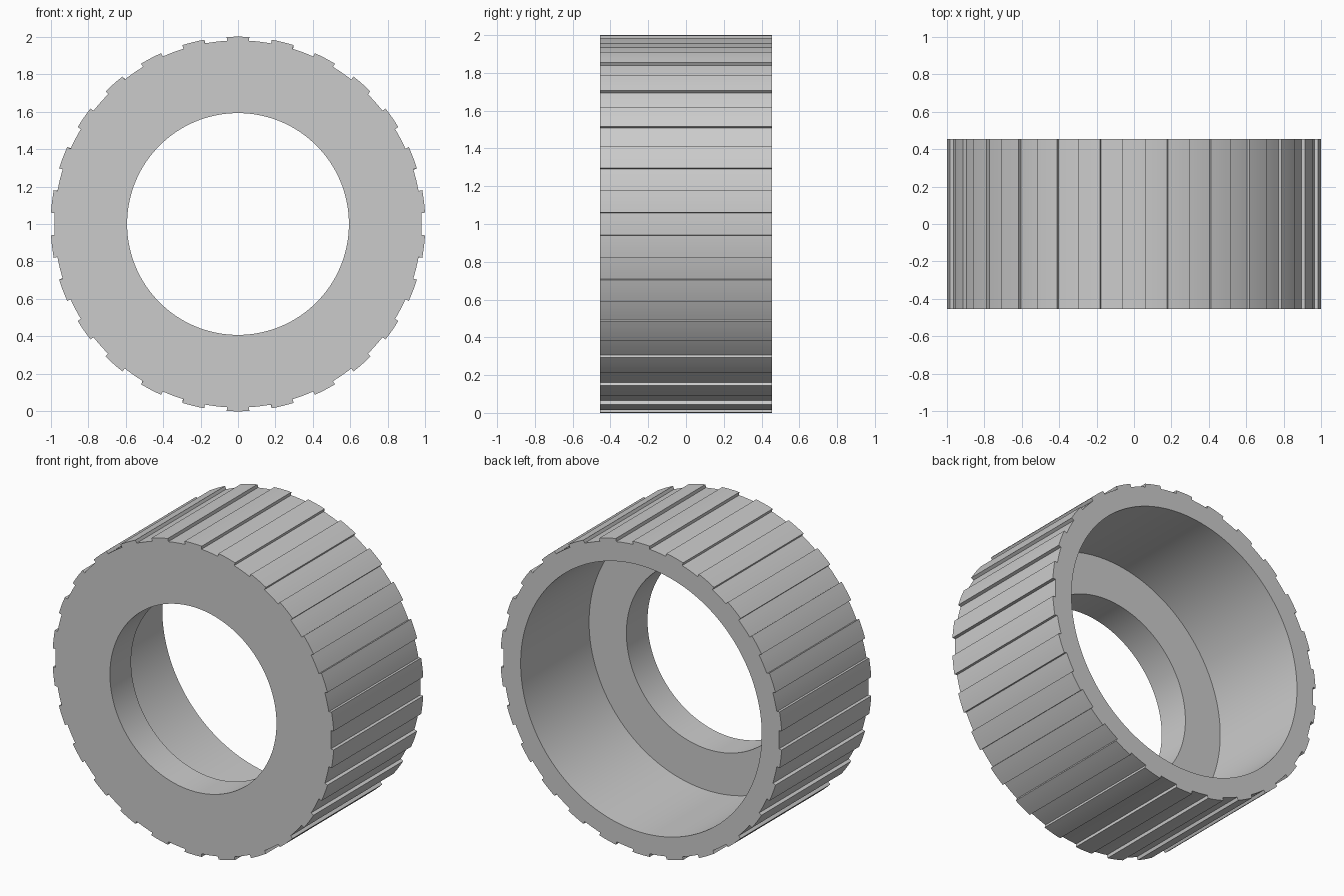
import bpy, bmesh, math

if "Cube" in bpy.data.objects:
    bpy.data.objects.remove(bpy.data.objects["Cube"])

TEETH, SEG = 26, 4
R_TOOTH, R_GROOVE = 1.0, 0.98
R_BORE, R_HOLE = 0.857, 0.592
Y_FRONT, Y_STEP, Y_BACK = -0.455, -0.24, 0.455

# Outer ridged outline as (angle, radius), first ridge centred at the top
half = math.pi / TEETH
start = math.pi / 2 - half / 2
ridged = []
for i in range(2 * TEETH):
    r = R_GROOVE if i % 2 else R_TOOTH
    for j in range(SEG + 1):
        ridged.append((start + half * (i + j / SEG), r))
n = len(ridged)


def circle(r):
    return [(start + 2 * math.pi * k / n, r) for k in range(n)]


bm = bmesh.new()


def ring(outline, y):
    return [bm.verts.new((r * math.cos(a), y, 1 + r * math.sin(a))) for a, r in outline]


# Closed cross-section: tread, back rim, wide bore, inner step, front hole, front face
rings = [ring(ridged, Y_FRONT), ring(ridged, Y_BACK),
         ring(circle(R_BORE), Y_BACK), ring(circle(R_BORE), Y_STEP),
         ring(circle(R_HOLE), Y_STEP), ring(circle(R_HOLE), Y_FRONT)]
for a, b in zip(rings, rings[1:] + rings[:1]):
    for k in range(n):
        m = (k + 1) % n
        bm.faces.new((a[k], a[m], b[m], b[k]))
bmesh.ops.recalc_face_normals(bm, faces=bm.faces)

mesh = bpy.data.meshes.new("ridged_tyre")
bm.to_mesh(mesh)
bm.free()
tyre = bpy.data.objects.new("ridged_tyre", mesh)
bpy.context.collection.objects.link(tyre)
bpy.context.view_layer.objects.active = tyre
tyre.select_set(True)
bpy.ops.object.shade_smooth_by_angle(angle=math.radians(30))
